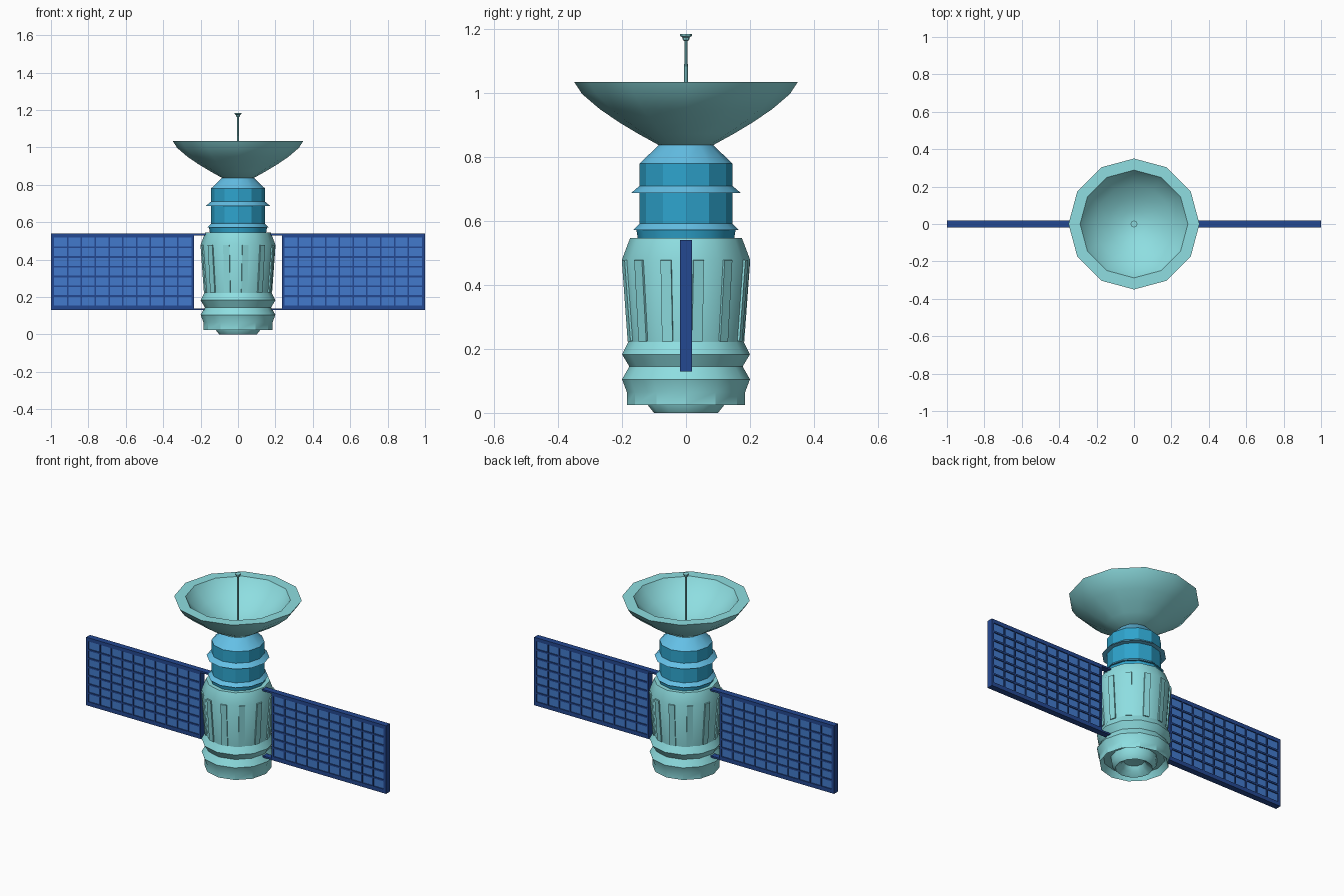
import bpy
import bmesh
import math
from mathutils import Matrix, Vector

SIDES = 12
SMOOTH = math.radians(29.95)

cube = bpy.data.objects.get("Cube")
if cube:
    bpy.data.objects.remove(cube, do_unlink=True)


def srgb(r, g, b):
    return [((c / 255 + 0.055) / 1.055) ** 2.4 for c in (r, g, b)] + [1.0]


def material(name, rgb):
    mat = bpy.data.materials.new(name)
    mat.use_nodes = True
    colour = srgb(*rgb)
    mat.diffuse_color = colour
    mat.node_tree.nodes["Principled BSDF"].inputs["Base Color"].default_value = colour
    return mat


TEAL = material("pale_teal", (142, 222, 225))
LIGHT_BLUE = material("light_blue", (100, 192, 230))
BLUE = material("mid_blue", (46, 164, 205))
NAVY = material("navy_frame", (36, 72, 145))
CELL = material("solar_blue", (66, 122, 204))


def finish(name, bm, mats, smooth=False):
    bmesh.ops.recalc_face_normals(bm, faces=bm.faces[:])
    mesh = bpy.data.meshes.new(name)
    bm.to_mesh(mesh)
    bm.free()
    for mat in mats:
        mesh.materials.append(mat)
    obj = bpy.data.objects.new(name, mesh)
    bpy.context.collection.objects.link(obj)
    if smooth:
        bpy.ops.object.select_all(action='DESELECT')
        obj.select_set(True)
        bpy.context.view_layer.objects.active = obj
        bpy.ops.object.shade_smooth_by_angle(angle=SMOOTH)
    return obj


def lathe(name, profile, mats, sides=SIDES, rule=None):
    """Turn (radius, height) points around z; the rule picks a material per band."""
    bm = bmesh.new()
    rings = []
    for r, z in profile:
        if r == 0:
            rings.append([bm.verts.new((0, 0, z))] * sides)
        else:
            angles = [math.tau * i / sides for i in range(sides)]
            rings.append([bm.verts.new((r * math.cos(a), r * math.sin(a), z)) for a in angles])
    for low, high in zip(rings, rings[1:]):
        for i in range(sides):
            j = (i + 1) % sides
            corners = list(dict.fromkeys((low[i], low[j], high[j], high[i])))
            face = bm.faces.new(corners)
            if rule:
                face.material_index = rule(low[i].co, high[i].co)
    return finish(name, bm, mats, True)


def add_box(bm, low, high, matrix=Matrix()):
    low, high = Vector(low), Vector(high)
    size = Matrix.Diagonal((*(high - low), 1))
    bmesh.ops.create_cube(bm, size=1, matrix=matrix @ Matrix.Translation((low + high) / 2) @ size)


# Main body with a hollow underside and engine nozzle
lathe("service_body", [
    (0, 0.05), (0.055, 0.045), (0.07, 0.02), (0.10, 0.0), (0.12, 0.025), (0.125, 0.06),
    (0.165, 0.06), (0.185, 0.025), (0.185, 0.065), (0.20, 0.105), (0.177, 0.145),
    (0.20, 0.183), (0.18, 0.222), (0.20, 0.48), (0.175, 0.546), (0, 0.546)], [TEAL])

# Raised slats, one on each sloping body side
bm = bmesh.new()
apothem = math.cos(math.pi / SIDES)
lean = math.atan2(0.02 * apothem, 0.258)
for i in range(SIDES):
    turn = Matrix.Rotation(math.tau * (i + 0.5) / SIDES, 4, 'Z')
    place = turn @ Matrix.Translation((0.19 * apothem, -0.012, 0.351)) @ Matrix.Rotation(lean, 4, 'Y')
    add_box(bm, (-0.01, -0.017, -0.127), (0.007, 0.017, 0.127), place)
finish("body_slats", bm, [TEAL])


# Upper module: straight walls are deeper blue than the sloping rings
def wall_or_ring(a, b):
    return 0 if abs(a.xy.length - b.xy.length) < 0.012 else 1


lathe("upper_module", [
    (0, 0.54), (0.15, 0.54), (0.155, 0.572), (0.165, 0.572), (0.145, 0.592), (0.145, 0.687),
    (0.172, 0.687), (0.145, 0.71), (0.145, 0.78), (0.085, 0.837), (0, 0.837)],
    [BLUE, LIGHT_BLUE], rule=wall_or_ring)

# Dish with a flat rim and a hollow bowl
lathe("dish", [
    (0, 0.837), (0.085, 0.837), (0.15, 0.873), (0.21, 0.909), (0.27, 0.95), (0.325, 0.997),
    (0.35, 1.035), (0.288, 1.035), (0.265, 1.0), (0.21, 0.95), (0.14, 0.905),
    (0.07, 0.875), (0, 0.865)], [TEAL])

# Feed mast with a small flared tip
lathe("dish_mast", [
    (0, 0.86), (0.007, 0.86), (0.005, 1.162), (0.01, 1.166), (0.012, 1.174),
    (0.018, 1.178), (0.018, 1.184), (0, 1.184)], [TEAL], sides=8)

# Solar wings: recessed cell sheet inside a framed lattice
COLS, ROWS = 10, 7
X0, X1, Z0, Z1 = 0.236, 1.0, 0.13, 0.54
DEPTH = 0.018
for side, label in ((1, "left"), (-1, "right")):
    flip = Matrix.Scale(side, 4, (1, 0, 0))

    sheet = bmesh.new()
    add_box(sheet, (X0 + 0.005, -0.012, Z0 + 0.005), (X1 - 0.005, 0.012, Z1 - 0.005), flip)
    finish(label + "_solar_cells", sheet, [CELL])

    frame = bmesh.new()
    left, right, bottom, top = X0 + 0.012, X1 - 0.016, Z0 + 0.024, Z1 - 0.022
    for a, b in ((X0, left), (right, X1)):
        add_box(frame, (a, -DEPTH, Z0), (b, DEPTH, Z1), flip)
    for a, b in ((Z0, bottom), (top, Z1)):
        add_box(frame, (left, -DEPTH, a), (right, DEPTH, b), flip)
    for i in range(1, COLS):
        x = left + (right - left) * i / COLS
        add_box(frame, (x - 0.004, -DEPTH, bottom), (x + 0.004, DEPTH, top), flip)
    for i in range(1, ROWS):
        z = bottom + (top - bottom) * i / ROWS
        add_box(frame, (left, -DEPTH, z - 0.005), (right, DEPTH, z + 0.005), flip)
    # Arms joining the wing to the body
    for z in (Z0, Z1 - 0.01):
        add_box(frame, (0.15, -DEPTH, z), (X0, DEPTH, z + 0.01), flip)
    finish(label + "_wing_frame", frame, [NAVY])
